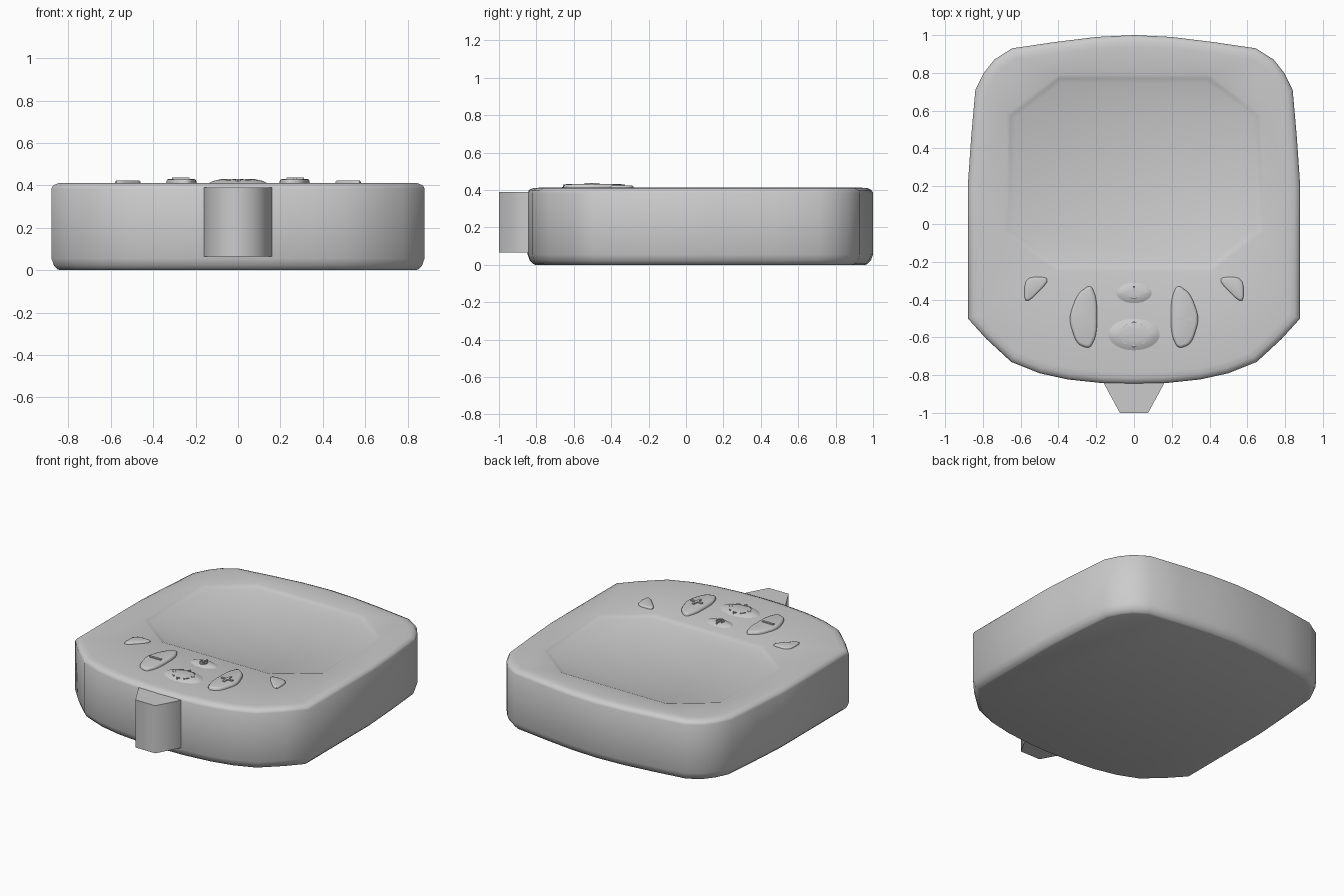
import bpy, bmesh, math
from mathutils import Vector

cube = bpy.data.objects.get("Cube")
if cube:
    bpy.data.objects.remove(cube, do_unlink=True)

grey = bpy.data.materials.new("mid grey")
grey.use_nodes = True
colour = (0.6, 0.6, 0.6, 1)
grey.diffuse_color = colour
grey.node_tree.nodes["Principled BSDF"].inputs["Base Color"].default_value = colour


def finish(name, bm, angle=45):
    bmesh.ops.recalc_face_normals(bm, faces=bm.faces)
    mesh = bpy.data.meshes.new(name)
    bm.to_mesh(mesh)
    bm.free()
    obj = bpy.data.objects.new(name, mesh)
    bpy.context.collection.objects.link(obj)
    mesh.materials.append(grey)
    bpy.ops.object.select_all(action='DESELECT')
    obj.select_set(True)
    bpy.context.view_layer.objects.active = obj
    bpy.ops.object.shade_smooth_by_angle(angle=math.radians(angle))
    return obj


def inset(pts, d):
    """Move a closed outline inwards by d with mitred corners."""
    area = sum(a[0] * b[1] - b[0] * a[1] for a, b in zip(pts, pts[1:] + pts[:1]))
    s = 1 if area > 0 else -1
    out = []
    for i, p in enumerate(pts):
        p = Vector(p)
        a = (p - Vector(pts[i - 1])).normalized()
        b = (Vector(pts[(i + 1) % len(pts)]) - p).normalized()
        n = Vector((-a.y - b.y, a.x + b.x)).normalized() * s
        k = max(0.5, n.dot(Vector((-a.y, a.x)) * s))
        out.append(tuple(p + n * d / k))
    return out


def soften(pts, rounds=2):
    """Cut the corners of a closed outline repeatedly."""
    for _ in range(rounds):
        new = []
        for a, b in zip(pts, pts[1:] + pts[:1]):
            a, b = Vector(a), Vector(b)
            new += [tuple(a.lerp(b, 0.2)), tuple(a.lerp(b, 0.8))]
        pts = new
    return pts


def loft(bm, outline, steps):
    """Stack rings of (inset, z) and return them."""
    rings = [[bm.verts.new((x, y, z)) for x, y in inset(outline, d)] for d, z in steps]
    for lo, hi in zip(rings, rings[1:]):
        for i in range(len(lo)):
            j = (i + 1) % len(lo)
            bm.faces.new((lo[i], lo[j], hi[j], hi[i]))
    return rings


def pad(name, outline, steps, angle=45):
    bm = bmesh.new()
    rings = loft(bm, outline, steps)
    bm.faces.new(rings[0][::-1])
    bm.faces.new(rings[-1])
    return finish(name, bm, angle)


def oval(cx, cy, rx, ry, n=32):
    return [(cx + rx * math.cos(math.tau * i / n), cy + ry * math.sin(math.tau * i / n))
            for i in range(n)]


def box(bm, cx, cy, hx, hy, z0, z1):
    rect = [(cx - hx, cy - hy), (cx + hx, cy - hy), (cx + hx, cy + hy), (cx - hx, cy + hy)]
    rings = loft(bm, rect, [(0, z0), (0, z1)])
    bm.faces.new(rings[0][::-1])
    bm.faces.new(rings[1])


def arc_bar(bm, cx, cy, rx, ry, a0, a1, w, z0, z1, n=6):
    """Thin raised curved stroke."""
    angs = [math.radians(a0 + (a1 - a0) * i / n) for i in range(n + 1)]
    outer = [(cx + (rx + w) * math.cos(a), cy + (ry + w) * math.sin(a)) for a in angs]
    inner = [(cx + rx * math.cos(a), cy + ry * math.sin(a)) for a in reversed(angs)]
    rings = loft(bm, outer + inner, [(0, z0), (0, z1)])
    bm.faces.new(rings[0][::-1])
    bm.faces.new(rings[1])


# Casing: half outline mirrored, lofted with rounded rims
TOP = 0.412
half = [(0.2, 0.99), (0.42, 0.963), (0.645, 0.93), (0.74, 0.87), (0.795, 0.8), (0.84, 0.71),
        (0.862, 0.46), (0.88, 0.2), (0.88, -0.5), (0.78, -0.61), (0.65, -0.73),
        (0.5, -0.79), (0.35, -0.823), (0.16, -0.843)]
outline = [(0, 1.0)] + half + [(0, -0.847)] + [(-x, y) for x, y in reversed(half)]
bm = bmesh.new()
rings = loft(bm, outline, [(0.04, 0), (0.03, 0.004), (0.012, 0.022), (0, 0.055), (0, 0.385),
                           (0.008, 0.4), (0.03, 0.41), (0.06, TOP)])
bm.faces.new(rings[0][::-1])
# Sunken screen within the top face
screen = soften([(-0.69, -0.25), (0.69, -0.25), (0.67, 0.79), (-0.67, 0.79)], 1)
recess = loft(bm, screen, [(0, TOP), (0.02, TOP - 0.008), (0.045, TOP - 0.018)])
bm.faces.new(recess[-1])
edges = [e for ring in (rings[-1], recess[0]) for i in range(len(ring))
         for e in [bm.edges.get((ring[i - 1], ring[i]))]]
bmesh.ops.triangle_fill(bm, edges=edges, use_beauty=True)
finish("casing", bm, 50)

# Tapered cable lug on the front
lug = [(-0.16, -0.82), (-0.16, -0.843), (-0.075, -1), (0.075, -1), (0.16, -0.843), (0.16, -0.82)]
pad("cable_lug", lug, [(0, 0.065), (0, 0.39)], 70)

# Side buttons, mirrored left and right
corner = [(0.43, -0.283), (0.578, -0.28), (0.58, -0.435)]
crescent = [(0.228, -0.318), (0.196, -0.4), (0.196, -0.58), (0.232, -0.662),
            (0.305, -0.635), (0.347, -0.5), (0.3, -0.37)]
for side, s in (("left", 1), ("right", -1)):
    pad(side + "_corner_button", soften([(x * s, y) for x, y in corner]),
        [(0, 0.4), (0, 0.417), (0.004, 0.422), (0.01, 0.424)])
    pad(side + "_crescent_button", soften([(x * s, y) for x, y in crescent]),
        [(0, 0.4), (0, 0.42), (0.005, 0.428), (0.015, 0.431)])
    bm = bmesh.new()
    box(bm, s * 0.27, -0.503, 0.042, 0.007, 0.425, 0.438)
    if s > 0:
        box(bm, s * 0.27, -0.503, 0.007, 0.04, 0.425, 0.4378)
    finish(side + "_button_mark", bm, 30)

# Domed oval buttons in the middle
pad("power_button", oval(0, -0.365, 0.097, 0.058),
    [(0, 0.41), (0.015, 0.418), (0.035, 0.423), (0.05, 0.424)], 60)
pad("direction_pad", oval(0, -0.585, 0.14, 0.088),
    [(0, 0.41), (0.02, 0.42), (0.04, 0.426), (0.06, 0.428)], 60)

# Raised marks on the oval buttons
bm = bmesh.new()
arc_bar(bm, 0, -0.37, 0.02, 0.02, 135, 405, 0.007, 0.415, 0.43, 14)
box(bm, 0, -0.355, 0.004, 0.028, 0.415, 0.43)
finish("power_mark", bm, 30)
bm = bmesh.new()
for x, y in ((0, -0.525), (0, -0.645), (0.07, -0.585), (-0.07, -0.585)):
    box(bm, x, y, 0.012, 0.003, 0.415, 0.43)
    box(bm, x, y, 0.003, 0.012, 0.415, 0.4298)
for a in (30, 120, 210, 300):
    arc_bar(bm, 0, -0.585, 0.07, 0.06, a, a + 30, 0.004, 0.415, 0.43)
finish("direction_marks", bm, 30)
